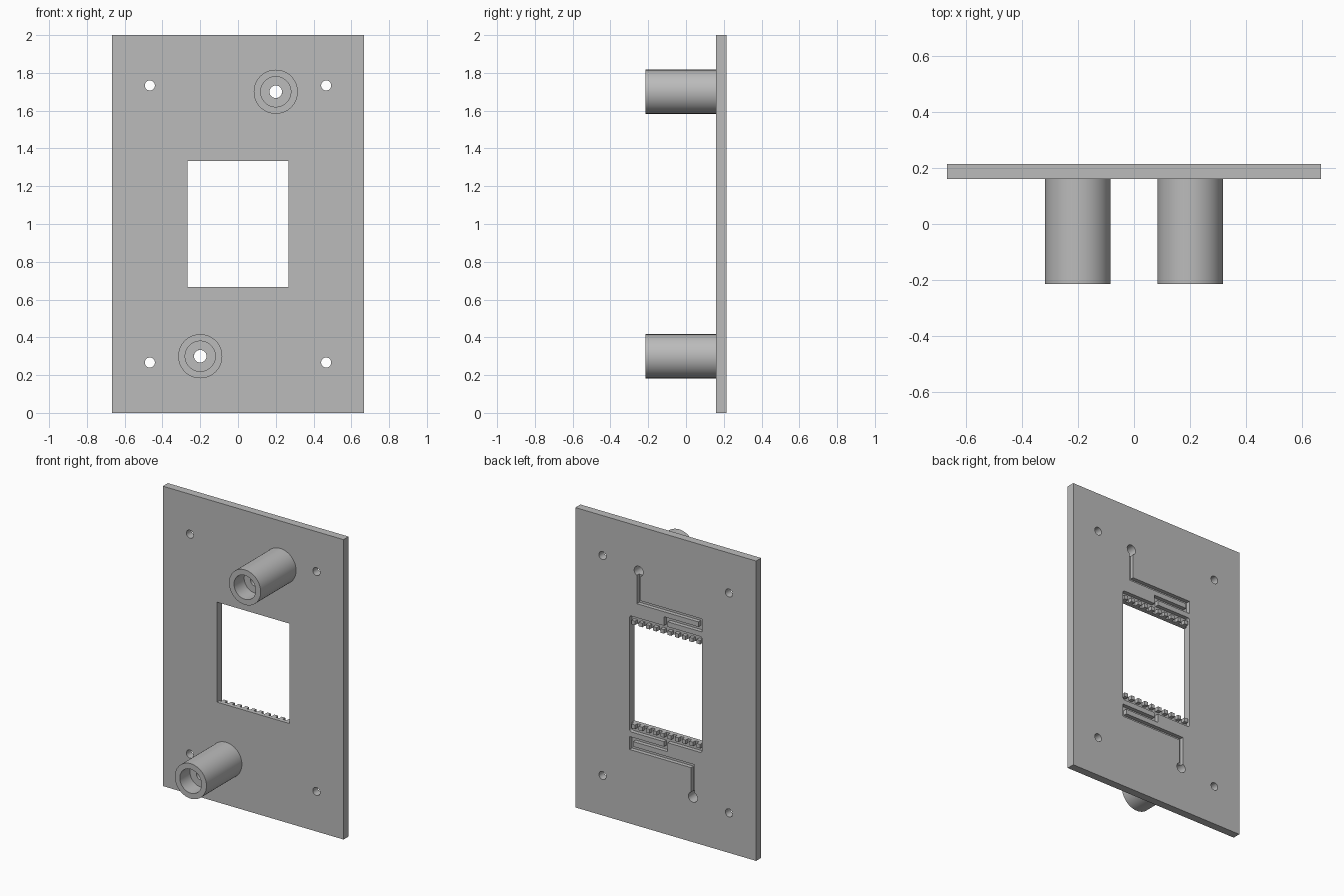
import bpy, bmesh, math
from mathutils import Matrix, Vector

if "Cube" in bpy.data.objects:
    bpy.data.objects.remove(bpy.data.objects["Cube"], do_unlink=True)

MM = 2 / 150                      # the plate is 100 x 150 x 4 units
BACK, FRONT = 16 * MM, 12 * MM    # y of the two plate faces
FLOOR = BACK - 2 * MM             # y of the channel floors

grey = bpy.data.materials.new("plain grey")
grey.use_nodes = True
grey.diffuse_color = (0.5, 0.5, 0.5, 1)
grey.node_tree.nodes["Principled BSDF"].inputs["Base Color"].default_value = (0.5, 0.5, 0.5, 1)


def finish(name, bm):
    bmesh.ops.recalc_face_normals(bm, faces=bm.faces)
    mesh = bpy.data.meshes.new(name)
    bm.to_mesh(mesh)
    bm.free()
    mesh.materials.append(grey)
    obj = bpy.data.objects.new(name, mesh)
    bpy.context.collection.objects.link(obj)
    return obj


def add_box(bm, x0, x1, y0, y1, z0, z1):
    size = Matrix.Diagonal((x1 - x0, y1 - y0, z1 - z0, 1))
    place = Matrix.Translation(((x0 + x1) / 2, (y0 + y1) / 2, (z0 + z1) / 2))
    return bmesh.ops.create_cube(bm, size=1, matrix=place @ size)["verts"]


def box(name, *bounds, rounding=0):
    bm = bmesh.new()
    add_box(bm, *bounds)
    if rounding:
        edges = [e for e in bm.edges if abs((e.verts[0].co - e.verts[1].co).y) > 0.001]
        bmesh.ops.bevel(bm, geom=edges, offset=rounding, segments=6, affect='EDGES', profile=0.5)
    return finish(name, bm)


def rod(name, x, z, radius):
    bm = bmesh.new()
    place = Matrix.Translation((x, (FRONT + BACK) / 2, z)) @ Matrix.Rotation(math.pi / 2, 4, 'X')
    bmesh.ops.create_cone(bm, cap_ends=True, segments=48, radius1=radius, radius2=radius,
                          depth=0.2, matrix=place)
    return finish(name, bm)


def cut(target, cutter):
    cutter.hide_render = True
    mod = target.modifiers.new("cut", 'BOOLEAN')
    mod.operation, mod.solver, mod.object = 'DIFFERENCE', 'EXACT', cutter
    bpy.context.view_layer.objects.active = target
    bpy.ops.object.modifier_apply(modifier=mod.name)
    bpy.data.objects.remove(cutter, do_unlink=True)


def smooth(obj):
    bpy.ops.object.select_all(action='DESELECT')
    obj.select_set(True)
    bpy.context.view_layer.objects.active = obj
    bpy.ops.object.shade_smooth_by_angle(angle=math.radians(30))


# Plate with window and corner screw holes
plate = box("plate", -50 * MM, 50 * MM, FRONT, BACK, 0, 2)
cut(plate, box("window_cutter", -20 * MM, 20 * MM, 0, 0.4, 50 * MM, 100 * MM))
for sx in (-1, 1):
    for z in (20, 130):
        cut(plate, rod("screw_cutter", sx * 35 * MM, z * MM, 2 * MM))


def groove(side, x0, x1, z0, z1, rounding=0):
    # side 1 is the lower half, side -1 the same turned half a circle
    xs = sorted((side * x0 * MM, side * x1 * MM))
    zs = sorted((1 + side * (z0 - 75) * MM, 1 + side * (z1 - 75) * MM))
    cut(plate, box("groove_cutter", *xs, FLOOR, 0.3, *zs, rounding=rounding))


for side, label in ((1, "lower"), (-1, "upper")):
    px, pz = -15 * side * MM, 1 - 52.5 * side * MM
    # Folded channel from the port to the manifold
    cut(plate, rod("port_cutter", px, pz, 2.5 * MM))
    groove(side, -16, -14, 22.5, 39)
    groove(side, -16, 20, 37, 39)
    groove(side, 18, 20, 37, 43.5)
    groove(side, -1, 20, 41.5, 43.5)
    groove(side, -1, 1, 41.5, 47)
    groove(side, -20, 20, 46, 53, rounding=1 * MM)

    # Comb of teeth between manifold and window
    bm = bmesh.new()
    zs = sorted((1 - side * 27 * MM, 1 - side * 25 * MM))
    for i in range(10):
        x = (4 * i - 18) * MM
        add_box(bm, x - MM, x + MM, FLOOR - 0.002, BACK, *zs)
    finish(label + "_comb_teeth", bm)

    # Hollow port with a stepped bore
    bm = bmesh.new()
    tip, step = -BACK, -BACK + 8 * MM
    profile = [(2.5, FRONT), (2.5, step), (6, step), (6, tip), (8.75, tip), (8.75, FRONT)]
    verts = [bm.verts.new((px + r * MM, y, pz)) for r, y in profile]
    edges = [bm.edges.new(pair) for pair in zip(verts, verts[1:])]
    bmesh.ops.spin(bm, geom=verts + edges, cent=Vector((px, 0, pz)), axis=(0, 1, 0),
                   angle=2 * math.pi, steps=64)
    bmesh.ops.remove_doubles(bm, verts=bm.verts, dist=0.0001)
    smooth(finish(label + "_port", bm))

smooth(plate)
